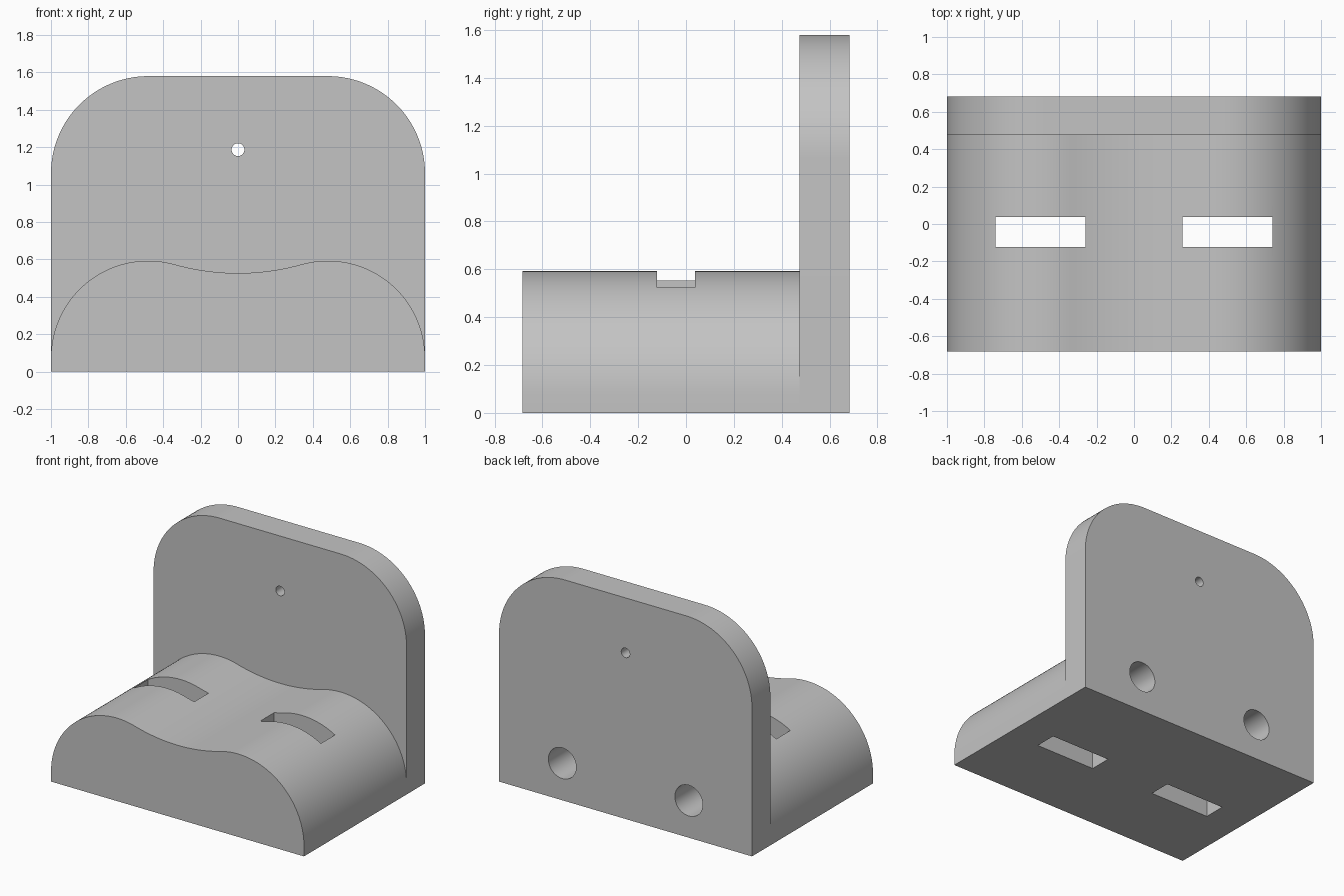
import bpy, bmesh
from math import sin, cos, pi, atan2
from mathutils import Matrix

if "Cube" in bpy.data.objects:
    bpy.data.objects.remove(bpy.data.objects["Cube"], do_unlink=True)

FRONT, PLATE, BACK = -0.683, 0.475, 0.683
R = 0.52                      # big corner radius
CX = 1 - R
BASE_Z, PLATE_Z = 0.073, 1.06 # heights of the corner centres
DIP_R = 1.26                  # radius of the hollow between the humps

grey = bpy.data.materials.new("light grey")
grey.use_nodes = True
grey.diffuse_color = (0.55, 0.55, 0.55, 1)
grey.node_tree.nodes["Principled BSDF"].inputs["Base Color"].default_value = grey.diffuse_color


def arc(cx, cz, r, a, b, n):
    return [(cx + r * cos(a + (b - a) * i / n), cz + r * sin(a + (b - a) * i / n))
            for i in range(n + 1)]


def finish(bm, name):
    bmesh.ops.recalc_face_normals(bm, faces=bm.faces)
    mesh = bpy.data.meshes.new(name)
    bm.to_mesh(mesh)
    bm.free()
    mesh.materials.append(grey)
    ob = bpy.data.objects.new(name, mesh)
    bpy.context.collection.objects.link(ob)
    return ob


def extrude_half(name, half, y0, y1):
    """Mirror a right-hand outline about x = 0 and extrude it along y."""
    outline = half + [(-x, z) for x, z in reversed(half) if x > 1e-5]
    bm = bmesh.new()
    face = bm.faces.new([bm.verts.new((x, y0, z)) for x, z in outline])
    moved = bmesh.ops.extrude_face_region(bm, geom=[face])["geom"]
    bmesh.ops.translate(bm, vec=(0, y1 - y0, 0),
                        verts=[v for v in moved if isinstance(v, bmesh.types.BMVert)])
    return finish(bm, name)


def cylinder(name, x, z, r, y0, y1):
    bm = bmesh.new()
    place = Matrix.Translation((x, (y0 + y1) / 2, z)) @ Matrix.Rotation(pi / 2, 4, "X")
    bmesh.ops.create_cone(bm, cap_ends=True, segments=48, radius1=r, radius2=r,
                          depth=y1 - y0, matrix=place)
    return finish(bm, name)


def box(name, centre, size):
    bm = bmesh.new()
    bmesh.ops.create_cube(bm, size=1, matrix=Matrix.Translation(centre) @ Matrix.Diagonal((*size, 1)))
    return finish(bm, name)


def combine(ob, other, operation):
    mod = ob.modifiers.new(operation.title(), "BOOLEAN")
    mod.operation, mod.solver, mod.object = operation, "EXACT", other
    bpy.context.view_layer.objects.active = ob
    bpy.ops.object.modifier_apply(modifier=mod.name)
    bpy.data.objects.remove(other, do_unlink=True)


# Two-humped base: outer arc rolls into a shallow hollow
dip_z = 0.527 + DIP_R
join = atan2(dip_z - BASE_Z, -CX)
half = [(1, 0)] + arc(CX, BASE_Z, R, 0, join, 40)
half += arc(0, dip_z, DIP_R, join - pi, -pi / 2, 10)[1:]
bracket = extrude_half("bracket", half, FRONT, PLATE)

# Upright back plate with rounded top corners
plate = extrude_half("back_plate", [(1, 0)] + arc(CX, PLATE_Z, R, 0, pi / 2, 32), PLATE, BACK)
combine(bracket, plate, "UNION")

# Strap slots through the base, and blind holes in the back
for side in (-1, 1):
    combine(bracket, box("slot", (side * 0.5, -0.042, 0.3), (0.48, 0.16, 1)), "DIFFERENCE")
    combine(bracket, cylinder("back_hole", side * 0.5, 0.265, 0.11, 0.22, 0.8), "DIFFERENCE")

# Small hanging hole through the plate
combine(bracket, cylinder("hanging_hole", 0, 1.187, 0.034, 0.3, 0.8), "DIFFERENCE")

bpy.ops.object.select_all(action="DESELECT")
bracket.select_set(True)
bpy.context.view_layer.objects.active = bracket
bpy.ops.object.shade_smooth_by_angle(angle=pi / 6)
